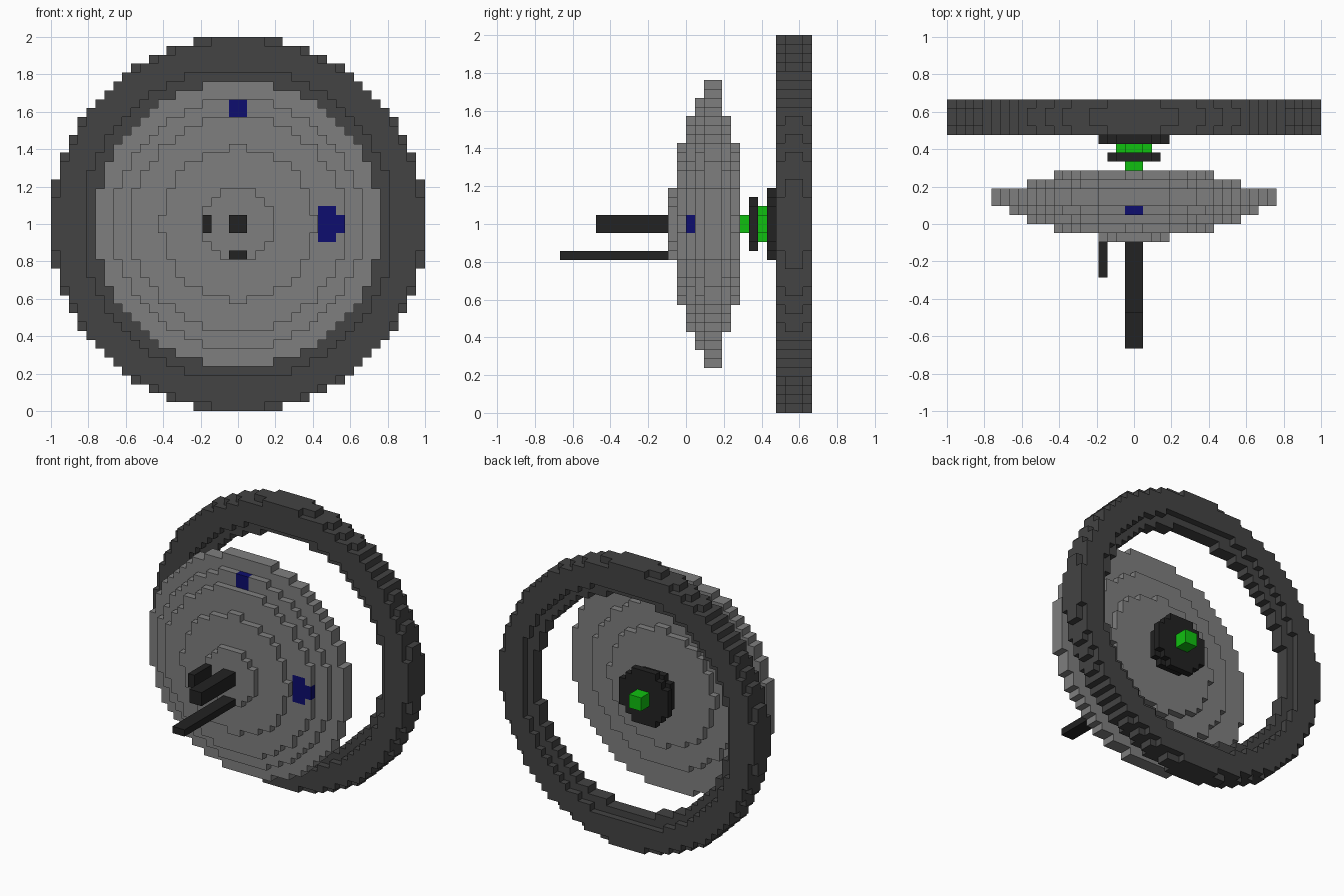
import bpy
import bmesh
from mathutils import Vector

if "Cube" in bpy.data.objects:
    bpy.data.objects.remove(bpy.data.objects["Cube"])

UNIT = 2 / 42      # edge of one block
MID = 21           # height of the axle, in blocks


def material(name, r, g, b):
    m = bpy.data.materials.new(name)
    m.use_nodes = True
    m.diffuse_color = (r, g, b, 1)
    bsdf = next(n for n in m.node_tree.nodes if n.type == 'BSDF_PRINCIPLED')
    bsdf.inputs["Base Color"].default_value = (r, g, b, 1)
    return m


dark_grey = material("dark grey", 0.056, 0.056, 0.056)
mid_grey = material("mid grey", 0.212, 0.212, 0.212)
black = material("black", 0.016, 0.016, 0.016)
blue = material("navy blue", 0.004, 0.004, 0.156)
green = material("bright green", 0.005, 0.527, 0.005)


def disc(y0, y1, outer, inner=0):
    """Blocks of a round slab; limits are squared radii."""
    span = range(-MID, MID)
    return {(x, y, z) for x in span for z in span for y in range(y0, y1)
            if inner <= (x + .5) ** 2 + (z + .5) ** 2 <= outer}


def box(x0, x1, y0, y1, z0, z1):
    return {(x, y, z) for x in range(x0, x1)
            for y in range(y0, y1) for z in range(z0, z1)}


def build(name, cells, mats, painted=frozenset()):
    """Make a mesh from the exposed sides of a set of blocks."""
    bm = bmesh.new()
    verts = {}

    def vert(p):
        key = tuple(p)
        if key not in verts:
            verts[key] = bm.verts.new((p + Vector((0, 0, MID))) * UNIT)
        return verts[key]

    axes = [Vector((1, 0, 0)), Vector((0, 1, 0)), Vector((0, 0, 1))]
    for cell in cells:
        base = Vector(cell)
        for i in range(3):
            n, u, v = axes[i], axes[i - 2], axes[i - 1]
            for side in (0, 1):
                step = n if side else -n
                if tuple(int(c) for c in base + step) in cells:
                    continue
                p = base + n * side
                corners = [p, p + u, p + u + v, p + v]
                if not side:
                    corners.reverse()
                face = bm.faces.new([vert(c) for c in corners])
                face.material_index = int(cell in painted)
    mesh = bpy.data.meshes.new(name)
    bm.to_mesh(mesh)
    bm.free()
    for m in mats:
        mesh.materials.append(m)
    obj = bpy.data.objects.new(name, mesh)
    bpy.context.collection.objects.link(obj)
    return obj


# Large ring: wide middle band between two slimmer outer layers
build("outer_ring",
      disc(10, 11, 430, 306) | disc(11, 13, 441, 256) | disc(13, 14, 430, 306),
      [dark_grey])

# Stepped saucer with a square and a round blue patch
saucer = set()
for y0, y1, limit in ((-2, -1, 16), (-1, 0, 74), (0, 1, 146), (1, 2, 196),
                      (2, 4, 256), (4, 5, 146), (5, 6, 74)):
    saucer |= disc(y0, y1, limit)
patches = (box(-1, 1, 1, 2, 12, 14) | box(8, 12, 0, 1, -1, 1)
           | box(9, 11, 0, 1, -2, 2))
build("saucer", saucer, [mid_grey, blue], patches)

# Front rods
build("centre_rod", box(-1, 1, -10, -2, -1, 1), [black])
build("lower_rod", box(-1, 1, -14, -2, -4, -3), [black])
build("side_rod", box(-4, -3, -6, -2, -1, 1), [black])

# Rear neck: alternating collars and tail light
build("neck", box(-1, 1, 6, 7, -1, 1), [green])
build("front_collar", disc(7, 8, 9), [black])
build("neck_collar", disc(8, 9, 4), [green])
build("rear_collar", disc(9, 10, 16), [black])
build("tail_light", box(-1, 1, 10, 12, -1, 1), [green])
